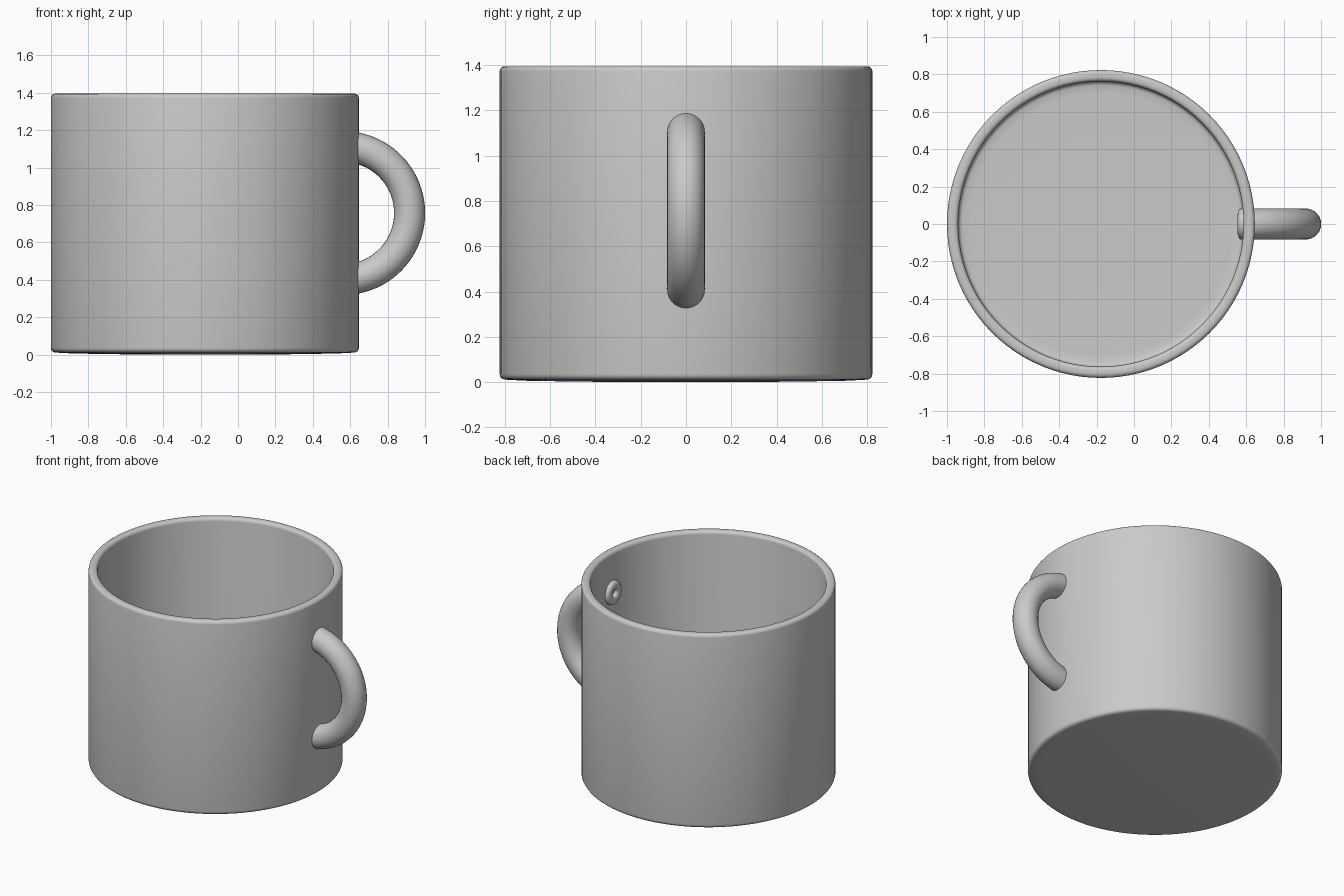
import bpy
import math

if "Cube" in bpy.data.objects:
    bpy.data.objects.remove(bpy.data.objects["Cube"])

CX, R, H, WALL = -0.177, 0.823, 1.395, 0.06

ceramic = bpy.data.materials.new("light grey ceramic")
ceramic.diffuse_color = (0.6, 0.59, 0.58, 1)
ceramic.use_nodes = True
ceramic.node_tree.nodes["Principled BSDF"].inputs["Base Color"].default_value = ceramic.diffuse_color


def add_object(name, verts, faces):
    mesh = bpy.data.meshes.new(name)
    mesh.from_pydata(verts, [], faces)
    mesh.materials.append(ceramic)
    obj = bpy.data.objects.new(name, mesh)
    bpy.context.collection.objects.link(obj)
    bpy.ops.object.select_all(action='DESELECT')
    obj.select_set(True)
    bpy.context.view_layer.objects.active = obj
    bpy.ops.object.shade_smooth_by_angle(angle=math.radians(50))
    return obj


def lathe(name, profile, sides):
    """Spin an (r, z) profile about z; the first and last points lie on the axis."""
    inner = profile[1:-1]
    verts = [(0, 0, profile[0][1]), (0, 0, profile[-1][1])]
    for r, z in inner:
        for i in range(sides):
            a = 2 * math.pi * i / sides
            verts.append((r * math.cos(a), r * math.sin(a), z))
    idx = lambda k, i: 2 + k * sides + i % sides
    faces = []
    for i in range(sides):
        faces.append((0, idx(0, i + 1), idx(0, i)))
        for k in range(len(inner) - 1):
            faces.append((idx(k, i), idx(k, i + 1), idx(k + 1, i + 1), idx(k + 1, i)))
        faces.append((idx(len(inner) - 1, i), idx(len(inner) - 1, i + 1), 1))
    return add_object(name, verts, faces)


def corner(cr, cz, rad, start, end, steps=4):
    """Rounded profile corner between two angles in degrees."""
    pts = []
    for s in range(steps + 1):
        a = math.radians(start + (end - start) * s / steps)
        pts.append((cr + rad * math.cos(a), cz + rad * math.sin(a)))
    return pts


# Cup: slightly domed base, straight wall, softened rim, inner floor
Ri = R - WALL
profile = [(0, 0), (0.45, 0.002), (0.7, 0.006), (0.76, 0.009)]
profile += corner(R - 0.025, 0.036, 0.025, -80, 0)
profile += corner(R - 0.022, H - 0.022, 0.022, 0, 90)
profile += corner(Ri + 0.022, H - 0.022, 0.022, 90, 180)
profile += corner(Ri - 0.025, 0.09, 0.025, 0, -80)
profile += [(0.7, 0.064), (0.45, 0.061), (0, 0.06)]
cup = lathe("cup", profile, 96)
cup.location.x = CX

# Handle: half ring of hollow tube whose rounded ends poke through the wall
MAJOR, TUBE, HOLE, ARC, SIDES = 0.355, 0.083, 0.023, 40, 28
HX, HZ = 0.5625, 0.757
rings = []                                   # (sweep angle, tube radius)
mid, lip = (TUBE + HOLE) / 2, (TUBE - HOLE) / 2
LIMIT = math.pi / 2 + 0.022                  # sweep at the extreme end of the lip
ROUND = 0.02
base = LIMIT - ROUND / MAJOR
for k in range(ARC + 1):                     # outer skin
    rings.append((-base + 2 * base * k / ARC, TUBE))


def lip_points(sign):
    return [(sign * (base + ROUND / MAJOR * math.sin(math.pi * s / 8)),
             mid + lip * math.cos(math.pi * s / 8)) for s in range(1, 8)]


rings += lip_points(1)
for k in range(ARC + 1):                     # inner skin
    rings.append((base - 2 * base * k / ARC, HOLE))
rings += lip_points(-1)[::-1]

verts, faces = [], []
for sweep, rad in rings:
    for j in range(SIDES):
        t = 2 * math.pi * j / SIDES
        d = MAJOR + rad * math.cos(t)
        verts.append((HX + d * math.cos(sweep), rad * math.sin(t), HZ + d * math.sin(sweep)))
n = len(rings)
for k in range(n):
    for j in range(SIDES):
        a, b = k * SIDES, (k + 1) % n * SIDES
        j2 = (j + 1) % SIDES
        faces.append((a + j, b + j, b + j2, a + j2))
add_object("handle", verts, faces)
